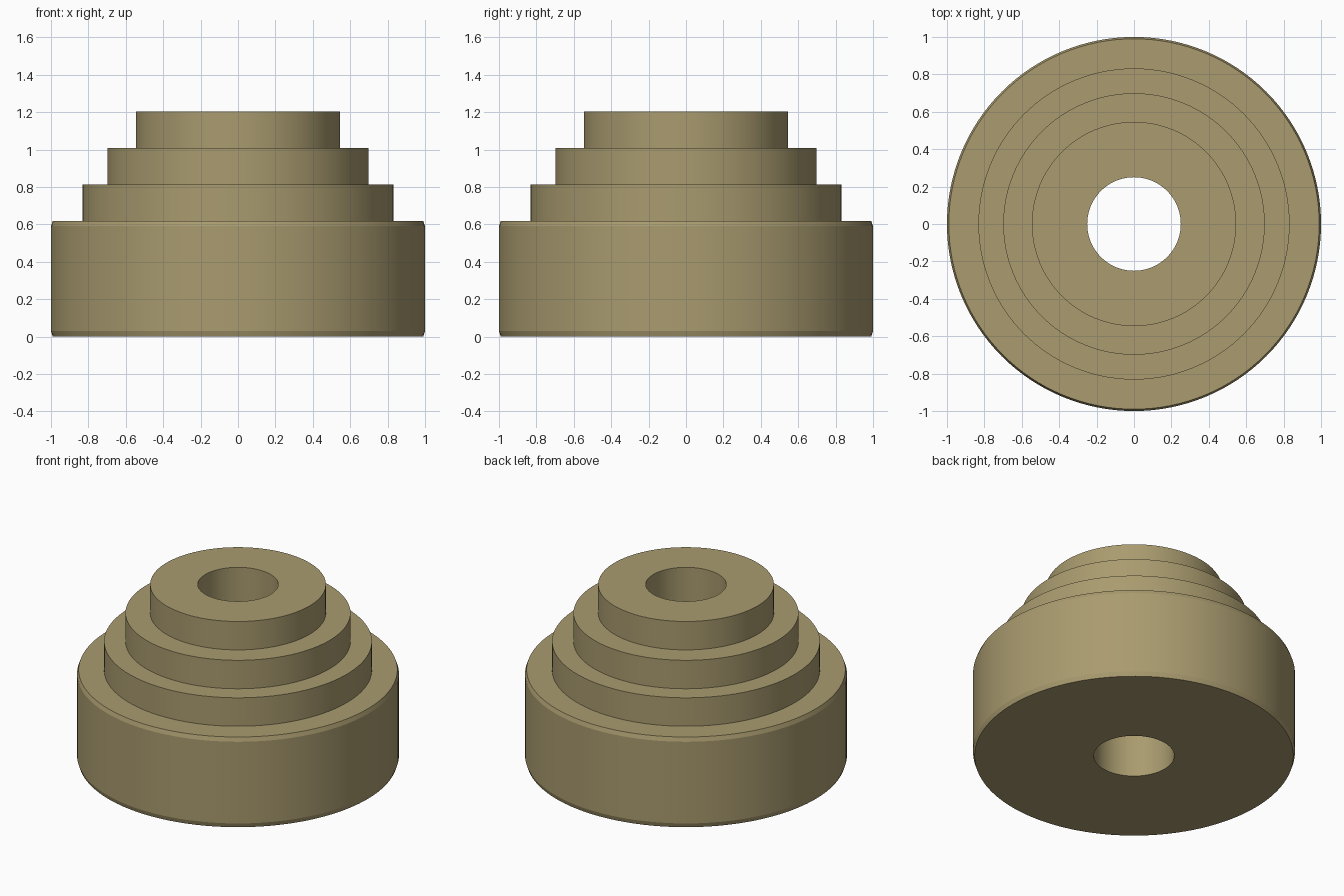
import bpy, bmesh, math
from mathutils import Matrix, Vector

if "Cube" in bpy.data.objects:
    bpy.data.objects.remove(bpy.data.objects["Cube"])

# Closed (radius, height) profile: bore, chamfered base, three stepped tiers
BORE = 0.25
profile = [(BORE, 0.0), (0.99, 0.0), (1.0, 0.03), (1.0, 0.59), (0.99, 0.618)]
z = 0.618
for radius in (0.832, 0.699, 0.546):
    profile += [(radius, z), (radius, z + 0.195)]
    z += 0.195
profile.append((BORE, z))

# Lathe the profile around z
SEGMENTS = 128
bm = bmesh.new()
rings = []
for i in range(SEGMENTS):
    a = 2 * math.pi * i / SEGMENTS
    rings.append([bm.verts.new((r * math.cos(a), r * math.sin(a), h)) for r, h in profile])
n = len(profile)
for i in range(SEGMENTS):
    here, there = rings[i], rings[(i + 1) % SEGMENTS]
    for j in range(n):
        k = (j + 1) % n
        bm.faces.new((here[j], there[j], there[k], here[k]))
bmesh.ops.recalc_face_normals(bm, faces=bm.faces)

mesh = bpy.data.meshes.new("stepped_bushing")
bm.to_mesh(mesh)
bm.free()
bushing = bpy.data.objects.new("stepped_bushing", mesh)
bpy.context.collection.objects.link(bushing)

# Tan metal colour
tan = bpy.data.materials.new("tan_metal")
tan.diffuse_color = (0.40, 0.33, 0.16, 1)
tan.use_nodes = True
tan.node_tree.nodes["Principled BSDF"].inputs["Base Color"].default_value = tan.diffuse_color
mesh.materials.append(tan)

# Smooth walls, crisp steps and chamfers
bpy.context.view_layer.objects.active = bushing
bushing.select_set(True)
bpy.ops.object.shade_smooth_by_angle(angle=math.radians(15))
